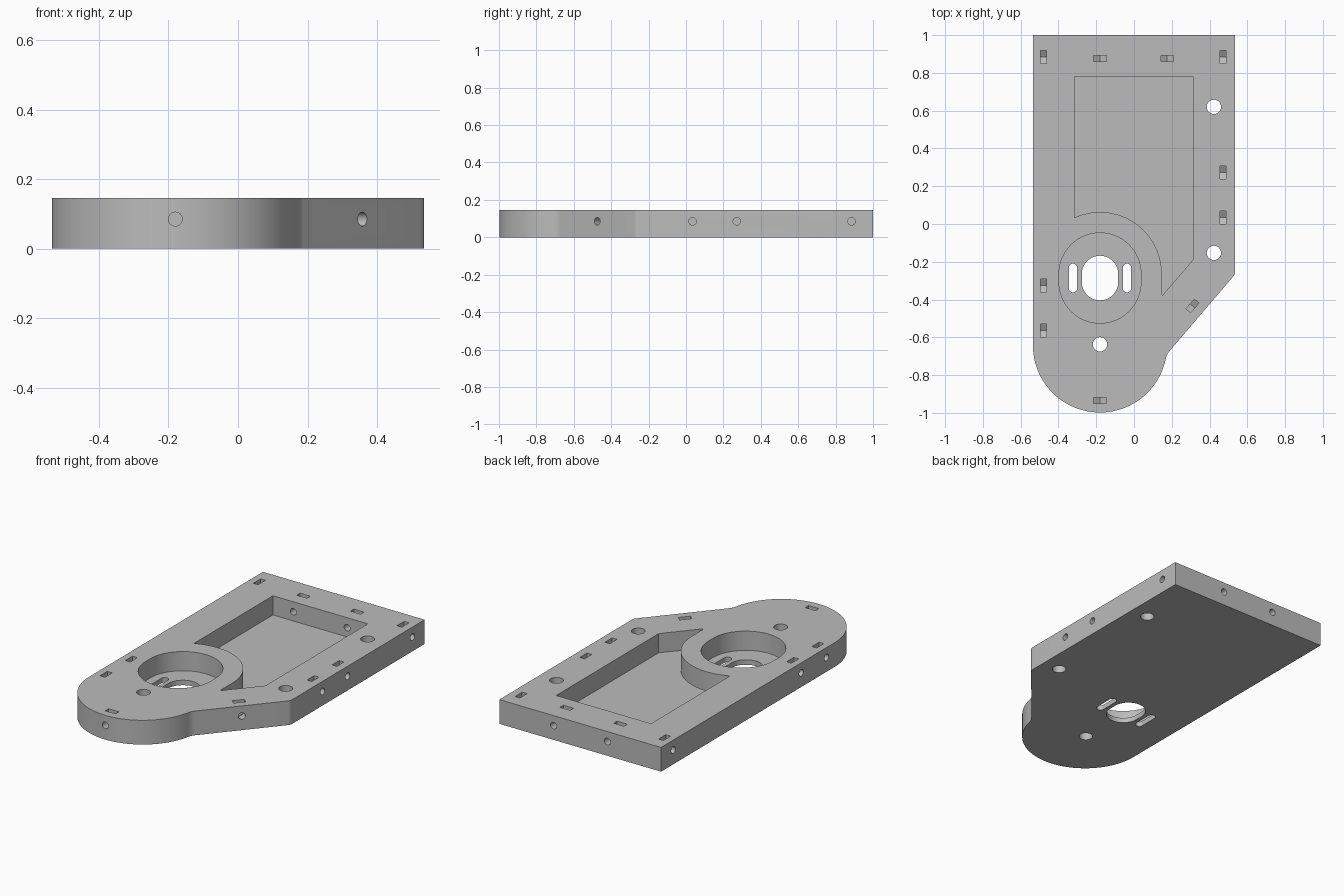
import bpy
from math import cos, sin, acos, tan, atan2, pi, sqrt, radians
from mathutils import Matrix, Vector

if "Cube" in bpy.data.objects:
    bpy.data.objects.remove(bpy.data.objects["Cube"])

HEIGHT = 0.145
FLOOR = 0.03
SCREW_Z = 0.085

grey = bpy.data.materials.new("plain grey")
grey.use_nodes = True
colour = (0.5, 0.5, 0.5, 1)
grey.diffuse_color = colour
grey.node_tree.nodes["Principled BSDF"].inputs["Base Color"].default_value = colour


def arc(cx, cy, r, a0, a1, steps):
    return [(cx + r * cos(a0 + (a1 - a0) * i / steps),
             cy + r * sin(a0 + (a1 - a0) * i / steps)) for i in range(steps + 1)]


def circle(cx, cy, r, steps=40):
    return arc(cx, cy, r, 0, 2 * pi, steps)[:-1]


def stadium(cx, cy, r, half):
    return arc(cx, cy + half, r, 0, pi, 32) + arc(cx, cy - half, r, pi, 2 * pi, 32)


def prism(name, points, z0, z1, matrix=None):
    """Closed solid made by extruding a counter-clockwise outline."""
    n = len(points)
    verts = [(x, y, z) for z in (z0, z1) for x, y in points]
    faces = [list(range(n))[::-1], list(range(n, 2 * n))]
    faces += [(i, (i + 1) % n, n + (i + 1) % n, n + i) for i in range(n)]
    mesh = bpy.data.meshes.new(name)
    mesh.from_pydata(verts, [], faces)
    if matrix:
        mesh.transform(matrix)
    mesh.materials.append(grey)
    obj = bpy.data.objects.new(name, mesh)
    bpy.context.collection.objects.link(obj)
    return obj


# Outline: straight sides, rounded nose, hollow fillet, slanted shoulder
W = 0.535
nose = Vector((-0.18, -0.643))
nose_r = W - 0.18
slant = radians(49.5)
along = Vector((cos(slant), sin(slant)))
out = Vector((sin(slant), -cos(slant)))
on_slant = Vector((0.357, -0.475))
fillet_r = 0.1
gap = (on_slant - nose).dot(out) + fillet_r
reach = sqrt((nose_r + fillet_r) ** 2 - gap ** 2)
fc = nose + out * gap + along * reach
nose_end = atan2(fc.y - nose.y, fc.x - nose.x)
corner_y = on_slant.y + (W - on_slant.x) * tan(slant)
corner_r = 0.04
turn = pi / 2 - slant

outline = [(W, 1), (-W, 1)]
outline += arc(nose.x, nose.y, nose_r, pi, 2 * pi + nose_end, 64)
outline += arc(fc.x, fc.y, fillet_r, nose_end + pi, pi - turn, 10)[1:]
outline += arc(W - corner_r, corner_y + corner_r * tan(turn / 2), corner_r, -turn, 0, 6)
plate = prism("mounting_plate", outline, 0, HEIGHT)


def cut(cutter):
    cutter.hide_render = True
    mod = plate.modifiers.new("cut", 'BOOLEAN')
    mod.operation = 'DIFFERENCE'
    mod.solver = 'EXACT'
    mod.object = cutter
    bpy.context.view_layer.objects.active = plate
    bpy.ops.object.modifier_apply(modifier=mod.name)
    bpy.data.objects.remove(cutter)


# Large pocket that wraps around the wall of the round recess
cx, cy, half = -0.18, -0.286, 0.022
wall_r, left, right = 0.327, -0.315, 0.313
pocket = [(right, -0.188), (right, 0.78), (left, 0.78)]
pocket += arc(cx, cy + half, wall_r, acos((left - cx) / wall_r), 0, 40)
pocket += [(cx + wall_r, -0.375), (cx + wall_r + 0.006, -0.375)]
cut(prism("pocket", pocket, FLOOR, 1))

# Round recess with its central opening and two side slots
cut(prism("recess", stadium(cx, cy, 0.217, half), FLOOR, 1))
cut(prism("opening", stadium(cx, cy, 0.096, half), -1, 1))
for side in (-1, 1):
    cut(prism("slot", stadium(cx + side * 0.143, cy, 0.022, 0.054), -1, 1))

# Vertical through holes
for x, y in ((0.423, 0.62), (0.423, -0.153), (-0.18, -0.637)):
    cut(prism("through_hole", circle(x, y, 0.038), -1, 1))

# Nut traps open at the top, each with a screw hole from the edge
EAST, WEST, NORTH, SOUTH = (1, 0), (-1, 0), (0, 1), (0, -1)
fasteners = [(-0.478, y, WEST) for y in (0.885, -0.325, -0.564)]
fasteners += [(0.472, y, EAST) for y in (0.885, 0.272, 0.035)]
fasteners += [(x, 0.876, NORTH) for x in (-0.18, 0.176)]
fasteners += [(-0.18, -0.934, SOUTH), (0.31, -0.434, tuple(out))]
flat = 0.034
trap = [(-flat, 1), (-flat, -flat * tan(pi / 6)), (0, -flat / cos(pi / 6)),
        (flat, -flat * tan(pi / 6)), (flat, 1)]
for x, y, d in fasteners:
    normal = Vector((d[0], d[1], 0))
    up = Vector((0, 0, 1))
    tangent = up.cross(normal)
    frame = Matrix((tangent, up, normal)).transposed().to_4x4()
    frame.translation = (x, y, SCREW_Z)
    depth = -0.12 if d == NORTH else -0.04
    cut(prism("screw_hole", circle(0, 0, 0.02, 24), depth, 0.2, frame))
    cut(prism("nut_trap", trap, -0.016, 0.016, frame))

bpy.ops.object.select_all(action='DESELECT')
plate.select_set(True)
bpy.context.view_layer.objects.active = plate
bpy.ops.object.shade_smooth_by_angle(angle=radians(30))
